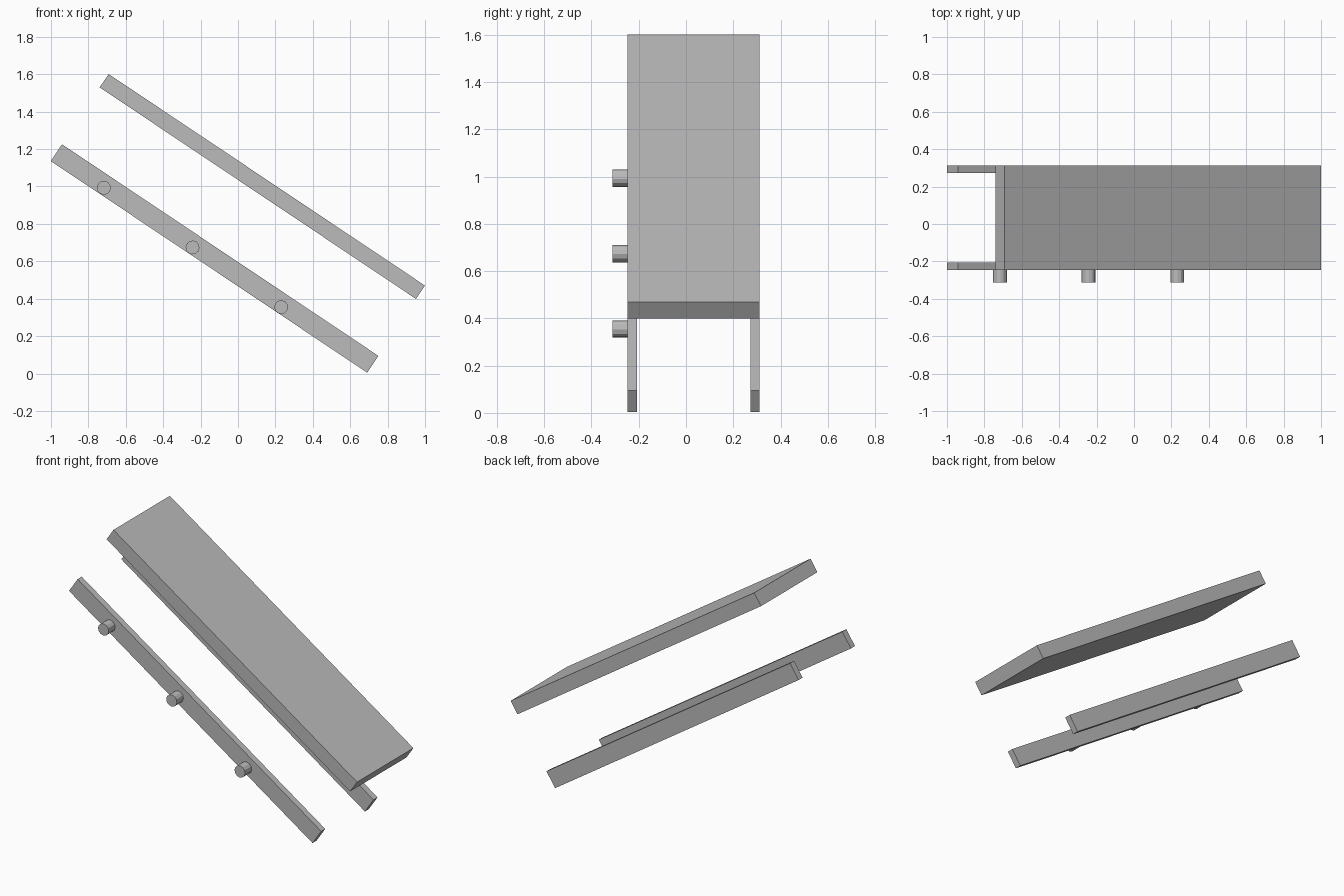
import bpy
import math

cube = bpy.data.objects.get("Cube")
if cube:
    bpy.data.objects.remove(cube, do_unlink=True)

SLOPE = math.atan2(1.13, 1.69)
LENGTH = 2.035
FRONT, BACK = -0.247, 0.312   # outer faces of the rails
RAIL_WIDTH = 0.04

grey = bpy.data.materials.new("plain_grey")
grey.use_nodes = True
colour = (0.5, 0.5, 0.5, 1)
grey.diffuse_color = colour
grey.node_tree.nodes["Principled BSDF"].inputs["Base Color"].default_value = colour


def finish(name):
    obj = bpy.context.object
    obj.name = name
    obj.data.materials.append(grey)
    return obj


def sloped_box(name, centre, width, thickness):
    bpy.ops.mesh.primitive_cube_add(size=1, location=centre, rotation=(0, SLOPE, 0))
    obj = finish(name)
    obj.scale = (LENGTH, width, thickness)
    return obj


# Sloping top panel
sloped_box("top_panel", (0.13, (FRONT + BACK) / 2, 1.0), BACK - FRONT, 0.086)

# Two parallel side rails below it
for name, y in (("front_rail", FRONT + RAIL_WIDTH / 2),
                ("back_rail", BACK - RAIL_WIDTH / 2)):
    sloped_box(name, (-0.125, y, 0.615), RAIL_WIDTH, 0.108)

# Round pegs on the outside of the front rail
PEG_LENGTH = 0.065
for i in range(3):
    centre = (-0.717 + 0.474 * i, FRONT - PEG_LENGTH / 2, 0.993 - 0.319 * i)
    bpy.ops.mesh.primitive_cylinder_add(
        vertices=12, radius=0.037, depth=PEG_LENGTH, location=centre,
        rotation=(math.pi / 2, SLOPE, 0))
    finish(f"peg_{i + 1}")
